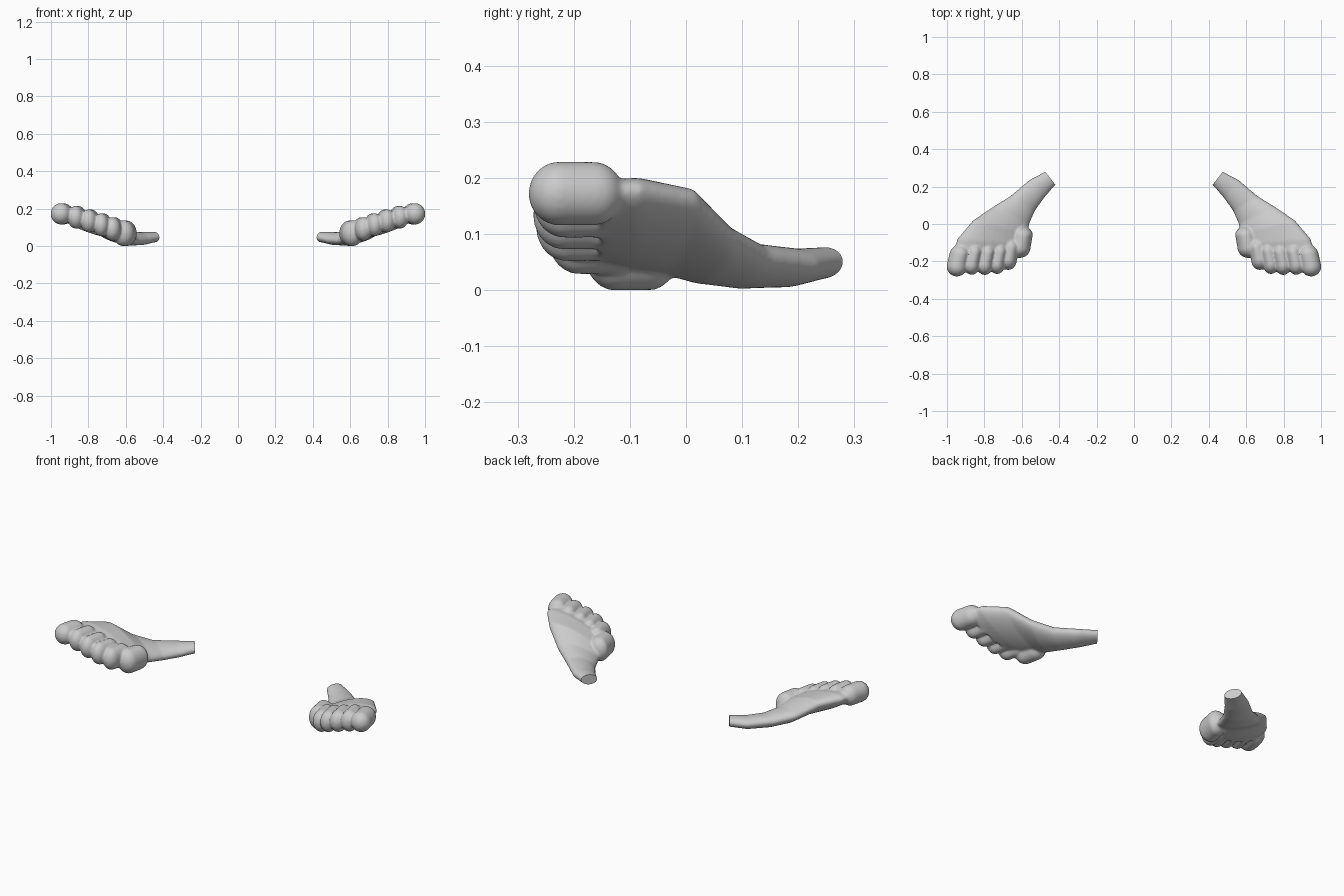
import bpy, bmesh, math
from mathutils import Vector

cube = bpy.data.objects.get("Cube")
if cube:
    bpy.data.objects.remove(cube)

grey = bpy.data.materials.new("plain grey")
grey.use_nodes = True
colour = (0.6, 0.6, 0.6, 1)
grey.diffuse_color = colour
grey.node_tree.nodes["Principled BSDF"].inputs["Base Color"].default_value = colour

bm = bmesh.new()

# Wrist and palm: inner edge, outer edge, half thickness of each section
SECTIONS = [
    ((.38, .24, .055), (.435, .31, .06), .027),
    ((.42, .21, .055), (.475, .28, .06), .028),
    ((.48, .14, .042), (.56, .235, .055), .034),
    ((.53, .07, .038), (.66, .15, .065), .038),
    ((.56, .0, .045), (.76, .088, .10), .044),
    ((.57, -.05, .058), (.86, .02, .168), .053),
    ((.58, -.11, .07), (.945, -.08, .185), .058),
    ((.63, -.16, .082), (.965, -.15, .185), .052),
]


def loft(sections, sides=32):
    rings = []
    for inner, outer, thick in sections:
        a, b = Vector(inner), Vector(outer)
        mid, half = (a + b) / 2, (b - a) / 2
        ring = []
        for i in range(sides):
            t = 2 * math.pi * i / sides
            lift = Vector((0, 0, thick * math.sin(t)))
            ring.append(bm.verts.new(mid + half * math.cos(t) + lift))
        rings.append(ring)
    for r, s in zip(rings, rings[1:]):
        for i in range(sides):
            j = (i + 1) % sides
            bm.faces.new((r[i], r[j], s[j], s[i]))
    bm.faces.new(rings[0][::-1])
    bm.faces.new(rings[-1])


def toe(x, tip, z, width, height):
    # A rounded toe whose rear half is drawn back into the palm
    made = bmesh.ops.create_uvsphere(bm, u_segments=24, v_segments=16, radius=1)
    for v in made["verts"]:
        back = .06 if v.co.y > .01 else 0
        v.co = (x + v.co.x * width - back * .25,
                tip + .055 + v.co.y * .055 + back,
                z + v.co.z * height)


loft(SECTIONS)
for spec in [(.947, -.281, .181, .055, .057),
             (.868, -.272, .163, .045, .061),
             (.798, -.273, .143, .045, .062),
             (.732, -.268, .122, .043, .062),
             (.672, -.246, .100, .046, .063),
             (.612, -.182, .077, .059, .069)]:
    toe(*spec)
bmesh.ops.recalc_face_normals(bm, faces=bm.faces)

# Fuse the parts into one soft skin
mesh = bpy.data.meshes.new("foot")
bm.to_mesh(mesh)
bm.free()
foot = bpy.data.objects.new("feet", mesh)
bpy.context.collection.objects.link(foot)
fuse = foot.modifiers.new("Fuse", 'REMESH')
fuse.mode = 'VOXEL'
fuse.voxel_size = .005
soften = foot.modifiers.new("Soften", 'SMOOTH')
soften.factor = .5
soften.iterations = 14
evaluated = foot.evaluated_get(bpy.context.evaluated_depsgraph_get())
skin = bpy.data.meshes.new_from_object(evaluated)
foot.modifiers.clear()
foot.data = skin

# Cut the wrist off flat
bm = bmesh.new()
bm.from_mesh(skin)
cut = bmesh.ops.bisect_plane(bm, geom=bm.verts[:] + bm.edges[:] + bm.faces[:],
                             plane_co=(.448, .245, .055), plane_no=(-.79, .62, 0),
                             clear_outer=True)
rim = [e for e in cut["geom_cut"] if isinstance(e, bmesh.types.BMEdge)]
bmesh.ops.edgeloop_fill(bm, edges=rim)
bmesh.ops.recalc_face_normals(bm, faces=bm.faces)
low = min(v.co.z for v in bm.verts)
bmesh.ops.translate(bm, verts=bm.verts, vec=(0, 0, -low))
bm.to_mesh(skin)
bm.free()
skin.materials.clear()
skin.materials.append(grey)

# Smooth shading with a crisp wrist rim, then the matching foot
bpy.context.view_layer.objects.active = foot
foot.select_set(True)
bpy.ops.object.shade_smooth_by_angle(angle=math.radians(50))
mirror = foot.modifiers.new("Pair", 'MIRROR')
mirror.use_mirror_merge = False
